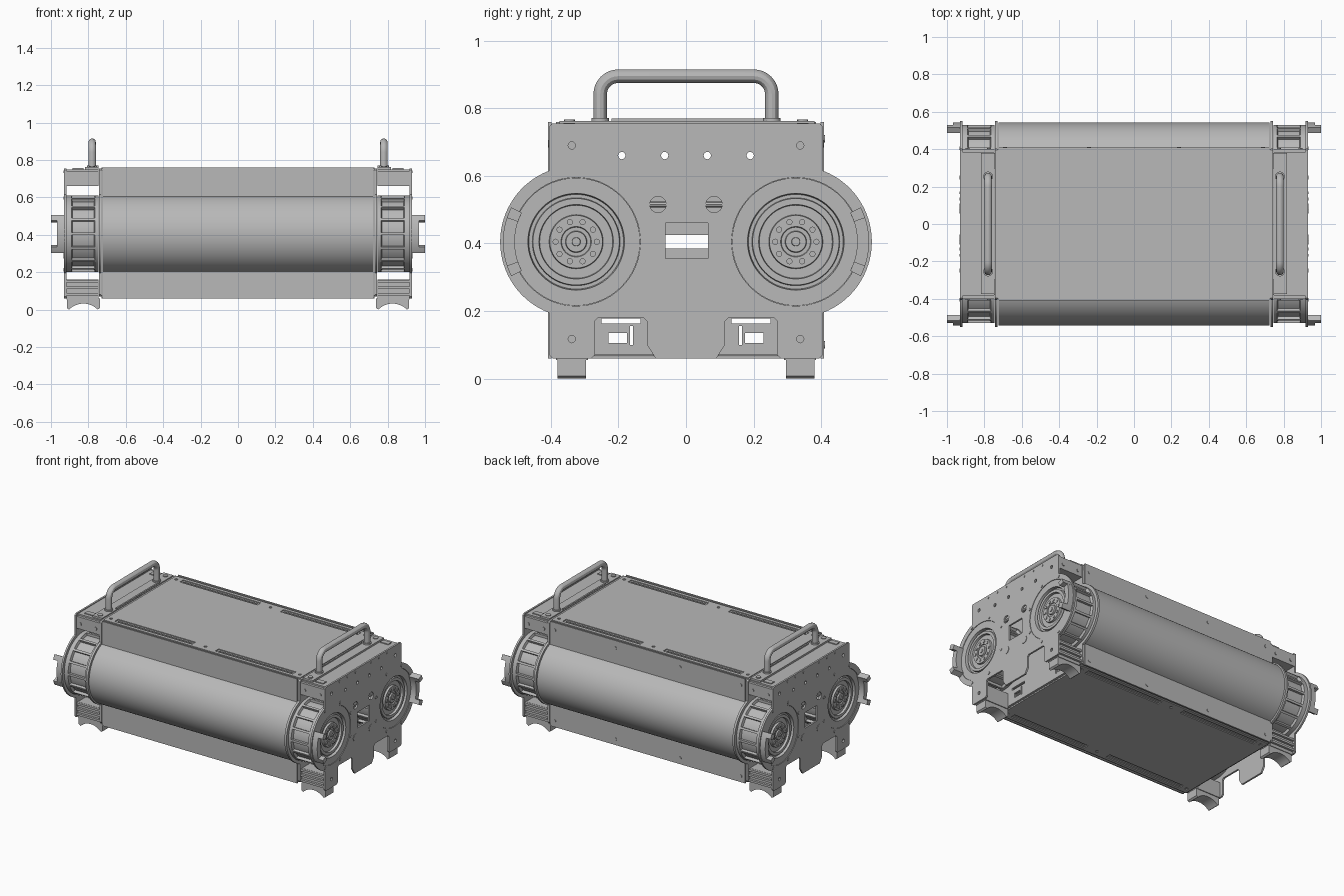
import bpy, bmesh
from math import sin, cos, pi, radians
from mathutils import Matrix, Vector

if "Cube" in bpy.data.objects:
    bpy.data.objects.remove(bpy.data.objects["Cube"])

grey = bpy.data.materials.new("machine_grey")
grey.use_nodes = True
grey.diffuse_color = (0.48, 0.48, 0.48, 1)
grey.node_tree.nodes["Principled BSDF"].inputs["Base Color"].default_value = grey.diffuse_color

DRUM_Y, DRUM_Z = 0.325, 0.405
BOTH = (-1, 1)
# Local drawing planes: side = (y, z) facing x, front = (x, z) facing -y
SIDE = Matrix(((0, 0, 1, 0), (1, 0, 0, 0), (0, 1, 0, 0), (0, 0, 0, 1)))
FRONT = Matrix.Rotation(pi / 2, 4, 'X')
FLAT = Matrix.Identity(4)
parts = []


def finish(name, bm):
    bmesh.ops.recalc_face_normals(bm, faces=bm.faces)
    me = bpy.data.meshes.new(name)
    bm.to_mesh(me)
    bm.free()
    me.materials.append(grey)
    ob = bpy.data.objects.new(name, me)
    bpy.context.collection.objects.link(ob)
    parts.append(ob)
    return ob


def box(name, x0, x1, y0, y1, z0, z1):
    bm = bmesh.new()
    bmesh.ops.create_cube(bm, size=1)
    size = Matrix.Diagonal((abs(x1 - x0), abs(y1 - y0), abs(z1 - z0), 1))
    mid = Matrix.Translation(((x0 + x1) / 2, (y0 + y1) / 2, (z0 + z1) / 2))
    bmesh.ops.transform(bm, matrix=mid @ size, verts=bm.verts)
    return finish(name, bm)


def rod(name, centre, r, length, axis, sides=24):
    bm = bmesh.new()
    bmesh.ops.create_cone(bm, cap_ends=True, segments=sides, radius1=r, radius2=r, depth=length)
    turn = Vector((0, 0, 1)).rotation_difference(Vector(axis)).to_matrix().to_4x4()
    bmesh.ops.transform(bm, matrix=Matrix.Translation(centre) @ turn, verts=bm.verts)
    return finish(name, bm)


def lathe(name, profile, y, z, sx, steps=64):
    """Spin (radius, x) points about an axis along x."""
    bm = bmesh.new()
    vs = [bm.verts.new((sx * x, y, z + r)) for r, x in profile]
    es = [bm.edges.new(p) for p in zip(vs, vs[1:])]
    bmesh.ops.spin(bm, geom=vs + es, cent=(0, y, z), axis=(1, 0, 0), angle=2 * pi, steps=steps)
    bmesh.ops.remove_doubles(bm, verts=bm.verts, dist=0.0002)
    return finish(name, bm)


def curve_part(name, cu, matrix):
    ob = bpy.data.objects.new(name, cu)
    bpy.context.collection.objects.link(ob)
    ob.matrix_world = matrix
    cu.materials.append(grey)
    bpy.ops.object.select_all(action='DESELECT')
    ob.select_set(True)
    bpy.context.view_layer.objects.active = ob
    bpy.ops.object.convert(target='MESH')
    parts.append(bpy.context.object)


def add_spline(cu, pts, cyclic):
    s = cu.splines.new('POLY')
    s.points.add(len(pts) - 1)
    for p, co in zip(s.points, pts):
        p.co = (*co, 0, 1) if len(co) == 2 else (*co, 1)
    s.use_cyclic_u = cyclic


def plate(name, loops, thick, plane, at):
    """Flat sheet: first loop is the outline, the others are holes."""
    cu = bpy.data.curves.new(name, 'CURVE')
    cu.dimensions = '2D'
    cu.fill_mode = 'BOTH'
    cu.extrude = thick / 2
    for pts in loops:
        add_spline(cu, pts, True)
    curve_part(name, cu, Matrix.Translation(at) @ plane)


def arc(cx, cy, r, a0, a1, n):
    return [(cx + r * cos(radians(a0 + (a1 - a0) * i / n)),
             cy + r * sin(radians(a0 + (a1 - a0) * i / n))) for i in range(n + 1)]


def circle(cx, cy, r, n=24):
    return arc(cx, cy, r, 0, 360, n)[:-1]


def rect(x0, x1, y0, y1):
    return [(x0, y0), (x1, y0), (x1, y1), (x0, y1)]


def mirrored(half):
    return half + [(-a, b) for a, b in reversed(half)]


# Side plate outline: box with two round bulges
bulge = arc(DRUM_Y, DRUM_Z, 0.225, -69, 69, 32)
upper = [(0.405, 0.745), (0.395, 0.755)]
notched = mirrored([(0.09, 0.06), (0.115, 0.1), (0.115, 0.17), (0.125, 0.18), (0.26, 0.18),
                    (0.27, 0.17), (0.27, 0.07), (0.28, 0.06), (0.395, 0.06), (0.405, 0.07)]
                   + bulge + upper)
plain = mirrored([(0.395, 0.07), (0.405, 0.08)] + bulge + upper)
bolt_holes = [circle(s * y, z, 0.011, 12) for s in BOTH
              for y, z in ((0.338, 0.69), (0.338, 0.117), (0.19, 0.66), (0.063, 0.66))]
outer_holes = bolt_holes + [rect(-0.06, 0.065, 0.355, 0.46)]
outer_holes += [circle(s * DRUM_Y, DRUM_Z, 0.19, 64) for s in BOTH]
outer_holes += [circle(s * 0.083, 0.515, 0.024) for s in BOTH]
inner_holes = bolt_holes + [rect(-0.06, 0.065, 0.385, 0.425)]
for s in BOTH:
    inner_holes += [rect(*sorted((s * 0.175, s * 0.23)), 0.105, 0.135),
                    rect(*sorted((s * 0.135, s * 0.25)), 0.163, 0.178),
                    rect(*sorted((s * 0.157, s * 0.165)), 0.1, 0.155)]

# Hollow middle body: lids with slots, fascias and rollers
slots = [rect(*sorted((sx * 0.085, sx * 0.66)), *sorted((sy * 0.327, sy * 0.363)))
         for sx in BOTH for sy in BOTH]
slots += [circle(x, sy * 0.345, 0.01, 12) for x in (-0.7, 0, 0.7) for sy in BOTH]
for name, z, step in (("top", 0.757, -1), ("bottom", 0.063, 1)):
    plate(name + "_lid", [rect(-0.73, 0.73, -0.385, 0.385)] + slots, 0.006, FLAT, (0, 0, z))
    box(name + "_panel", -0.73, 0.73, -0.4, 0.4, z + step * 0.004, z + step * 0.014)
    for sx in BOTH:
        for sy in BOTH:
            box(name + "_slot_rail", sx * 0.1, sx * 0.645, sy * 0.341, sy * 0.349,
                z + step * 0.005, z)
for sy in BOTH:
    box("fascia", -0.725, 0.725, sy * 0.398, sy * 0.408, 0.06, 0.76)
    rod("roller", (0, sy * DRUM_Y, DRUM_Z), 0.217, 1.45, (1, 0, 0), 96)
for x in (-0.69, -0.24, 0.24, 0.69):
    for z in (0.1, 0.71):
        rod("fascia_screw", (x, 0.408, z), 0.011, 0.006, (0, 1, 0), 12)

# Drum end face, from centre outwards
hub = [(0, 0.926), (0.012, 0.926), (0.013, 0.921), (0.03, 0.921), (0.032, 0.912), (0.043, 0.912),
       (0.045, 0.918), (0.078, 0.918), (0.08, 0.905), (0.108, 0.905), (0.11, 0.92),
       (0.128, 0.92), (0.13, 0.908), (0.14, 0.908), (0.143, 0.927), (0.189, 0.927), (0.189, 0.9)]
housing = [(0.205, 0.745), (0.205, 0.765), (0.188, 0.77), (0.188, 0.885), (0.205, 0.89), (0.205, 0.918)]

for sx in BOTH:
    plate("outer_side_plate", [notched] + outer_holes, 0.012, SIDE, (sx * 0.924, 0, 0))
    plate("inner_side_plate", [plain] + inner_holes, 0.015, SIDE, (sx * 0.737, 0, 0))
    box("end_top_panel", sx * 0.745, sx * 0.918, -0.385, 0.385, 0.738, 0.75)
    box("handle_strip", sx * 0.745, sx * 0.818, -0.375, 0.38, 0.75, 0.762)
    box("handle_backing_bar", sx * 0.746, sx * 0.756, -0.22, 0.235, 0.762, 0.77)

    # Carry handle
    path = [(-0.254, 0.755)] + arc(-0.2, 0.841, 0.054, 180, 90, 8)
    path += arc(0.2, 0.841, 0.054, 90, 0, 8) + [(0.254, 0.755)]
    cu = bpy.data.curves.new("handle", 'CURVE')
    cu.dimensions = '3D'
    cu.bevel_depth = 0.02
    cu.bevel_resolution = 4
    add_spline(cu, [(sx * 0.78, y, z) for y, z in path], False)
    curve_part("handle", cu, FLAT)

    for sy in BOTH:
        y = sy * DRUM_Y
        rod("handle_collar", (sx * 0.78, sy * 0.254, 0.765), 0.026, 0.012, (0, 0, 1))
        rod("strip_bolt", (sx * 0.78, sy * 0.345, 0.763), 0.016, 0.008, (0, 0, 1), 12)
        box("end_top_slot", sx * 0.825, sx * 0.885, sy * 0.328, sy * 0.362, 0.75, 0.756)

        # Drum with ribs, hub and bolt circles
        lathe("drum_housing", housing, y, DRUM_Z, sx)
        lathe("drum_hub", hub, y, DRUM_Z, sx)
        for i in range(16):
            a0 = i * 22.5 - 2
            rib = arc(y, DRUM_Z, 0.205, a0, a0 + 4, 2) + arc(y, DRUM_Z, 0.18, a0 + 4, a0, 2)
            plate("drum_rib", [rib], 0.15, SIDE, (sx * 0.83, 0, 0))
        for cy, cz in circle(y, DRUM_Z, 0.061, 10):
            rod("hub_bolt", (sx * 0.918, cy, cz), 0.009, 0.01, (1, 0, 0), 12)
        for i in range(8):
            a = radians(22.5 + 45 * i)
            rod("rim_bolt", (sx * 0.93, y + 0.207 * cos(a), DRUM_Z + 0.207 * sin(a)),
                0.009, 0.008, (1, 0, 0), 12)

        # Forked bracket on the outer rim
        mid = 0 if sy > 0 else 180
        for a0, a1, x1 in ((-28, 28, 0.967), (-28, -19, 1.0), (19, 28, 1.0)):
            shape = arc(y, DRUM_Z, 0.217, mid + a0, mid + a1, 10)
            shape += arc(y, DRUM_Z, 0.182, mid + a1, mid + a0, 10)
            plate("rim_bracket", [shape], x1 - 0.925, SIDE, (sx * (x1 + 0.925) / 2, 0, 0))

        # Corner blocks and arched foot
        box("upper_corner_block", sx * 0.745, sx * 0.918, sy * 0.31, sy * 0.402, 0.66, 0.74)
        for x in (0.775, 0.89):
            rod("corner_bolt", (sx * x, sy * 0.403, 0.695), 0.011, 0.008, (0, 1, 0), 12)
        box("lower_corner_block", sx * 0.745, sx * 0.918, sy * 0.29, sy * 0.385, 0.055, 0.16)
        for z in (0.075, 0.11, 0.145):
            box("lower_block_rib", sx * 0.745, sx * 0.918, sy * 0.385, sy * 0.4, z, z + 0.014)
        arch = [(0.915, 0.06), (0.738, 0.06), (0.738, 0.008), (0.75, 0)]
        arch += arc(0.8265, -0.075, 0.107, 135, 45, 12) + [(0.903, 0), (0.915, 0.008)]
        plate("foot", [[(sx * a, b) for a, b in arch]], 0.085, FRONT, (0, sy * 0.338, 0))

        # Small fittings on the side plate
        rod("side_cap", (sx * 0.93, sy * 0.083, 0.3), 0.026, 0.006, (1, 0, 0), 8)
        rod("side_latch", (sx * 0.918, sy * 0.083, 0.515), 0.009, 0.05, (0, 1, 0), 8)
        for py in (0.083, 0.168, 0.253):
            rod("top_row_screw", (sx * 0.93, sy * py, 0.737), 0.007, 0.006, (1, 0, 0), 12)

# Smooth the round parts and keep crisp edges
bpy.ops.object.select_all(action='DESELECT')
for ob in parts:
    ob.select_set(True)
bpy.context.view_layer.objects.active = parts[0]
bpy.ops.object.shade_smooth_by_angle(angle=radians(30))
